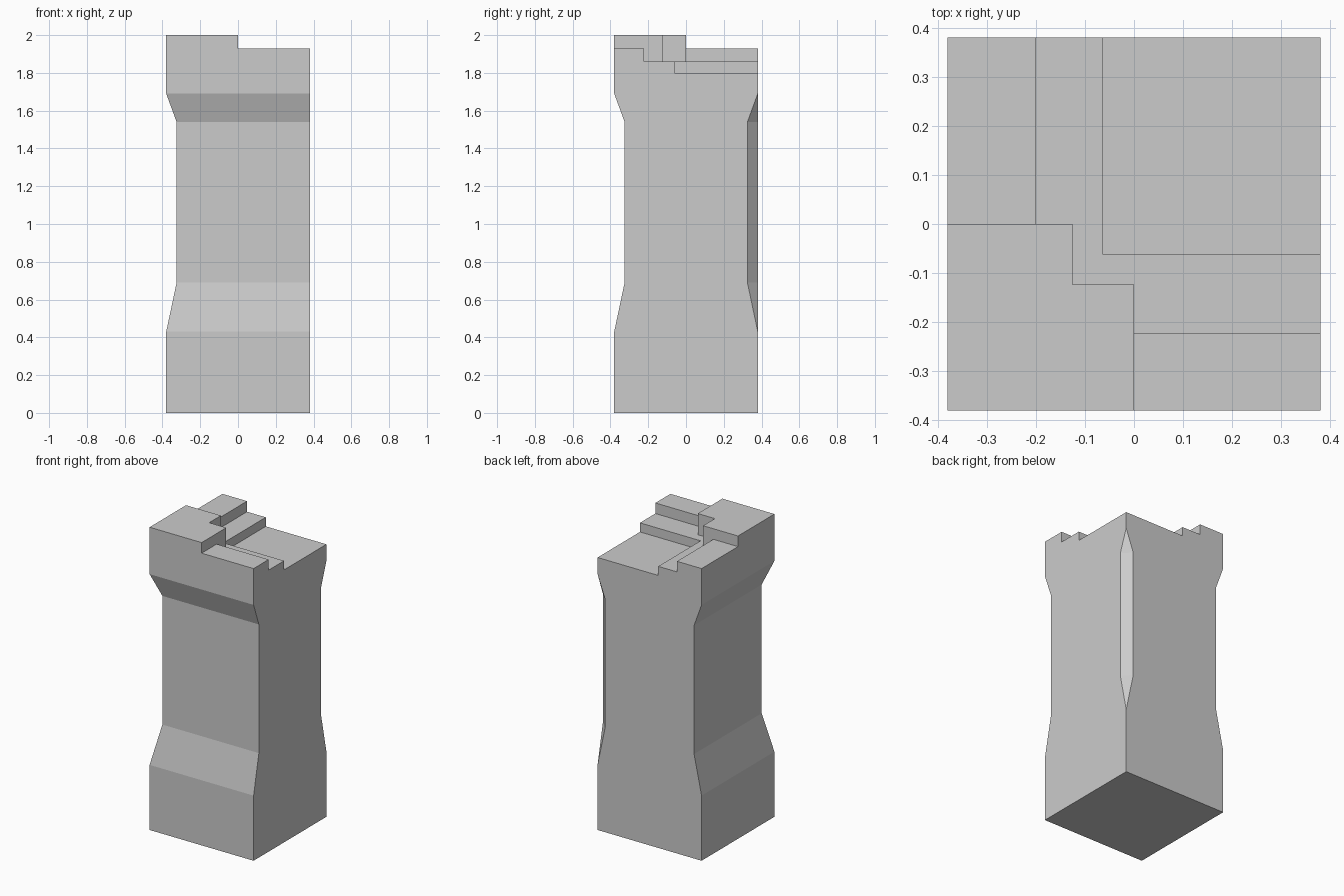
import bpy, bmesh

if "Cube" in bpy.data.objects:
    bpy.data.objects.remove(bpy.data.objects["Cube"])

H = 0.38  # half width of the footprint

# Wall corner block: rings (height, inset) with waisted outer faces and a clipped inner corner
bm = bmesh.new()
rings = []
for z, i in [(0, 0), (0.43, 0), (0.69, 0.055), (1.54, 0.055), (1.69, 0), (2, 0)]:
    pts = [(-H + i, -H + i), (H, -H + i), (H, H - i), (H - i, H), (-H + i, H)]
    rings.append([bm.verts.new((x, y, z)) for x, y in pts])
for a, b in zip(rings, rings[1:]):
    for k in range(5):
        n = (k + 1) % 5
        bm.faces.new((a[k], a[n], b[n], b[k]))
bm.faces.new(rings[0][::-1])
bm.faces.new(rings[-1])
bmesh.ops.remove_doubles(bm, verts=bm.verts[:], dist=1e-4)
bmesh.ops.recalc_face_normals(bm, faces=bm.faces[:])
mesh = bpy.data.meshes.new("wall_corner")
bm.to_mesh(mesh)
bm.free()
wall = bpy.data.objects.new("wall_corner", mesh)
bpy.context.collection.objects.link(wall)


def cut_step(x0, y0, z0):
    """Remove everything beyond x0, y0 and above z0."""
    bpy.ops.mesh.primitive_cube_add(size=1, location=(x0 + 0.5, y0 + 0.5, z0 + 0.5))
    cutter = bpy.context.object
    cutter.name = "step_cutter"
    cutter.hide_render = True
    bpy.context.view_layer.objects.active = wall
    mod = wall.modifiers.new("step", 'BOOLEAN')
    mod.operation = 'DIFFERENCE'
    mod.solver = 'EXACT'
    mod.object = cutter
    bpy.ops.object.modifier_apply(modifier=mod.name)
    bpy.data.objects.remove(cutter)


# Stepped top: parapet, two ledges and the walkway
cut_step(0, -0.5, 1.93)
cut_step(-0.5, 0, 1.93)
cut_step(0, -0.223, 1.86)
cut_step(-0.2, 0, 1.86)
cut_step(-0.125, -0.123, 1.86)
cut_step(-0.063, -0.062, 1.80)
